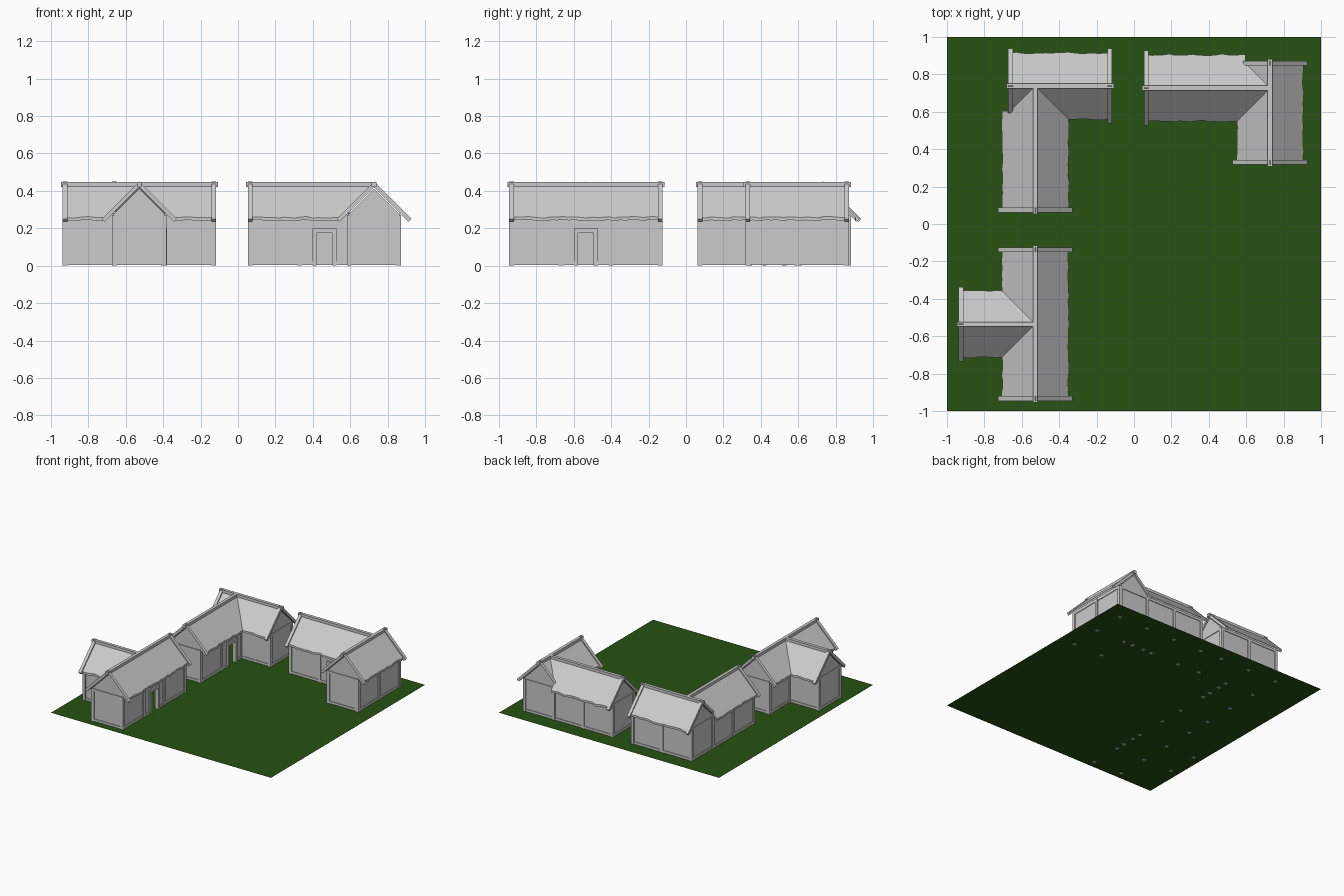
import bpy, bmesh, random
from mathutils import Vector

if "Cube" in bpy.data.objects:
    bpy.data.objects.remove(bpy.data.objects["Cube"])

random.seed(4)
M = 0.265          # bay size of the timber grid
HALF = M / 2
EAVE = 0.178       # roof half width
RIDGE = 0.437      # roof height at the ridge (45 degree slopes)


def material(name, col):
    m = bpy.data.materials.new(name)
    m.diffuse_color = (*col, 1)
    m.use_nodes = True
    m.node_tree.nodes["Principled BSDF"].inputs["Base Color"].default_value = m.diffuse_color
    return m


GREY = material("pale_grey", (0.6, 0.6, 0.6))
GREEN = material("dark_grass_green", (0.02, 0.084, 0.006))


def finish(name, bm, mat):
    bmesh.ops.recalc_face_normals(bm, faces=bm.faces)
    me = bpy.data.meshes.new(name)
    bm.to_mesh(me)
    bm.free()
    me.materials.append(mat)
    bpy.context.collection.objects.link(bpy.data.objects.new(name, me))


def prism(bm, a, b):
    """Solid between two matching outlines."""
    va = [bm.verts.new(p) for p in a]
    vb = [bm.verts.new(p) for p in b]
    bm.faces.new(va)
    bm.faces.new(vb[::-1])
    for i in range(len(a)):
        j = (i + 1) % len(a)
        bm.faces.new((va[i], vb[i], vb[j], va[j]))


class Frame:
    """Local axes: s along d, t across to the left of d, z up."""
    def __init__(self, o, d):
        self.o, self.d = Vector((*o, 0)), Vector((*d, 0))
        self.n = Vector((-d[1], d[0], 0))

    def at(self, s, t, z):
        return self.o + self.d * s + self.n * t + Vector((0, 0, z))

    def box(self, bm, s0, s1, t0, t1, z0, z1):
        q = [(s0, t0), (s1, t0), (s1, t1), (s0, t1)]
        prism(bm, [self.at(s, t, z0) for s, t in q], [self.at(s, t, z1) for s, t in q])


def slope(bm, f, side, poly):
    """Roof slab with a slightly ragged eave."""
    pts = []
    for i, (s, t) in enumerate(poly):
        s2, t2 = poly[(i + 1) % len(poly)]
        pts.append((s, t))
        if t == EAVE and t2 == EAVE:
            n = max(2, int(abs(s2 - s) / 0.03))
            for k in range(1, n):
                u = s + (s2 - s) * k / n
                pts.append((u, EAVE + random.uniform(-0.004, 0.004)))
    prism(bm, [f.at(s, side * t, RIDGE - t) for s, t in pts],
          [f.at(s, side * t, RIDGE - t - 0.017) for s, t in pts])


def gable(walls, boards, f, s, short_side=0):
    """Triangular wall, tie beam and two sloping boards at a gable end."""
    tri = [(-0.137, 0.275), (0.137, 0.275), (0, 0.412)]
    prism(walls, [f.at(s - 0.005, t, z) for t, z in tri], [f.at(s + 0.005, t, z) for t, z in tri])
    for side in (-1, 1):
        e = 0.145 if side == short_side else 0.2
        prof = [(0, 0.45), (e, 0.45 - e), (e - 0.015, 0.435 - e), (0, 0.42)]
        prism(boards, [f.at(s - 0.0125, side * t, z) for t, z in prof],
              [f.at(s + 0.0125, side * t, z) for t, z in prof])


def house(name, origin, cells, door, main, sub):
    walls, frame, roof, boards, doorway = [bmesh.new() for _ in range(5)]
    # outline of the floor plan: cell edges used only once
    count = {}
    for i, j in cells:
        for a, b in (((i, j), (i + 1, j)), ((i, j + 1), (i + 1, j + 1)),
                     ((i, j), (i, j + 1)), ((i + 1, j), (i + 1, j + 1))):
            count[a, b] = count.get((a, b), 0) + 1
    edges = [e for e, c in count.items() if c == 1]
    grid = lambda p: (origin[0] + p[0] * M, origin[1] + p[1] * M)
    # wall panels with sill and top beams
    for a, b in edges:
        f = Frame(grid(a), (b[0] - a[0], b[1] - a[1]))
        f.box(frame, 0, M, -0.01, 0.01, 0.252, 0.27)
        if (a, b) == door:
            l, r = HALF - 0.042, HALF + 0.042
            f.box(walls, 0, l, -0.005, 0.005, 0.005, 0.28)
            f.box(walls, r, M, -0.005, 0.005, 0.005, 0.28)
            f.box(walls, l, r, -0.005, 0.005, 0.175, 0.28)
            f.box(frame, 0, l, -0.01, 0.01, 0.005, 0.024)
            f.box(frame, r, M, -0.01, 0.01, 0.005, 0.024)
            f.box(doorway, l - 0.022, l, -0.016, 0.016, 0, 0.175)
            f.box(doorway, r, r + 0.022, -0.016, 0.016, 0, 0.175)
            f.box(doorway, l - 0.022, r + 0.022, -0.016, 0.016, 0.175, 0.198)
        else:
            f.box(walls, 0, M, -0.005, 0.005, 0.005, 0.28)
            f.box(frame, 0, M, -0.01, 0.01, 0.005, 0.024)
    # posts at every corner and bay line
    for p in sorted({p for e in edges for p in e}):
        Frame(grid(p), (1, 0)).box(frame, -0.0125, 0.0125, -0.0125, 0.0125, 0, 0.272)
    # main roof: plain on one side, notched where the side wing joins
    (p, d, bays, join, side) = main
    f, L, s0, E = Frame(grid(p), d), bays * M, join * M, EAVE
    slope(roof, f, -side, [(0, 0), (L, 0), (L, E), (0, E)])
    corner = join == 0.5
    if corner:
        slope(roof, f, side, [(0, 0), (s0, 0), (0, HALF)])
    else:
        slope(roof, f, side, [(0, 0), (s0, 0), (s0 - E, E), (0, E)])
    slope(roof, f, side, [(s0, 0), (L, 0), (L, E), (s0 + E, E)])
    f.box(boards, -0.022, L + 0.022, -0.0125, 0.0125, 0.42, 0.447)
    gable(walls, boards, f, 0, side if corner else 0)
    gable(walls, boards, f, L)
    # side wing roof, mitred into the main roof
    (p, d, bays, outer) = sub
    f, S = Frame(grid(p), d), bays * M
    for k in (-1, 1):
        if k == outer:
            c = S - HALF
            slope(roof, f, k, [(0, 0), (S, 0), (c, HALF), (c, E), (0, E)])
        else:
            slope(roof, f, k, [(0, 0), (S, 0), (S - E, E), (0, E)])
    f.box(boards, -0.022, S, -0.0125, 0.0125, 0.42, 0.447)
    gable(walls, boards, f, 0)
    for part, bm in (("walls", walls), ("timber_frame", frame), ("roof", roof),
                     ("ridge_and_gable_boards", boards), ("doorway", doorway)):
        finish(f"{name}_{part}", bm, GREY)


# ground sheet
g = bmesh.new()
g.faces.new([g.verts.new((x, y, 0.003)) for x, y in ((-1, -1), (1, -1), (1, 1), (-1, 1))])
finish("ground", g, GREEN)

# back left house, L plan
house("back_left_house", (-0.66, 0.075), [(0, 0), (0, 1), (0, 2), (1, 2)],
      ((1, 1), (1, 2)), ((0, 2.5), (1, 0), 2, 0.5, -1), ((0.5, 0), (0, 1), 2.5, 1))
# back right house, L plan (main roof runs from the back corner forwards)
house("back_right_house", (0.065, 0.33), [(0, 1), (1, 1), (2, 1), (2, 0)],
      ((1, 1), (2, 1)), ((2.5, 2), (0, -1), 2, 0.5, -1), ((0, 1.5), (1, 0), 2.5, 1))
# front left house, T plan
house("front_left_house", (-0.66, -0.933), [(0, 0), (0, 1), (0, 2), (-1, 1)],
      ((1, 1), (1, 2)), ((0.5, 0), (0, 1), 3, 1.5, 1), ((-1, 1.5), (1, 0), 1.5, 0))
